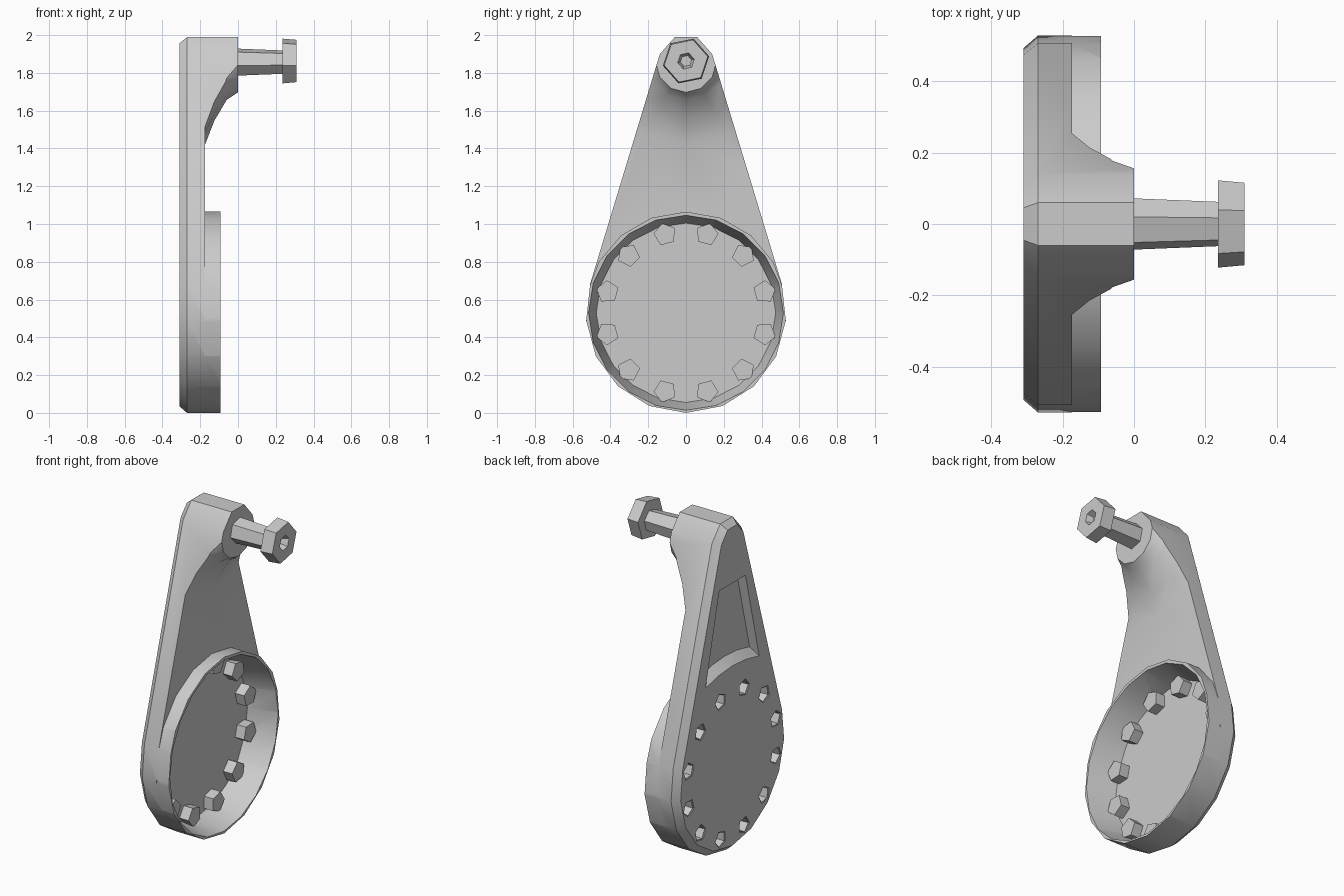
import bpy, bmesh, math
from math import sin, cos, pi, radians

if "Cube" in bpy.data.objects:
    bpy.data.objects.remove(bpy.data.objects["Cube"])

DISC_Z, DISC_R = 0.53, 0.53
HUB_Z, HUB_R = 1.857, 0.145
RIM_X = -0.093


def ring(r, z, n, start=0.0, y=0.0):
    return [(y + r * cos(start + 2 * pi * i / n), z + r * sin(start + 2 * pi * i / n)) for i in range(n)]


def arc(r, z, a0, a1, n):
    return [(r * cos(a0 + (a1 - a0) * i / n), z + r * sin(a0 + (a1 - a0) * i / n)) for i in range(n + 1)]


def loft(name, sections, cyclic=False):
    """Bridge (x, [(y, z)...]) sections along x; cap the ends unless cyclic."""
    bm = bmesh.new()
    loops = [[bm.verts.new((x, y, z)) for y, z in pts] for x, pts in sections]
    pairs = list(zip(loops, loops[1:]))
    if cyclic:
        pairs.append((loops[-1], loops[0]))
    else:
        bm.faces.new(loops[0])
        bm.faces.new(loops[-1])
    for a, b in pairs:
        n = len(a)
        for i in range(n):
            j = (i + 1) % n
            bm.faces.new((a[i], a[j], b[j], b[i]))
    bmesh.ops.recalc_face_normals(bm, faces=bm.faces)
    me = bpy.data.meshes.new(name)
    bm.to_mesh(me)
    bm.free()
    ob = bpy.data.objects.new(name, me)
    bpy.context.collection.objects.link(ob)
    return ob


def activate(ob):
    bpy.ops.object.select_all(action='DESELECT')
    ob.select_set(True)
    bpy.context.view_layer.objects.active = ob


def cut(ob, cutter):
    m = ob.modifiers.new("cut", 'BOOLEAN')
    m.operation, m.solver, m.object = 'DIFFERENCE', 'EXACT', cutter
    activate(ob)
    bpy.ops.object.modifier_apply(modifier=m.name)
    bpy.data.objects.remove(cutter)


def smooth(ob, angle=30):
    activate(ob)
    bpy.ops.object.shade_smooth_by_angle(angle=radians(angle))


def outline(inset=0.0):
    """Teardrop around the big disc and the small hub."""
    p = math.asin((DISC_R - HUB_R) / (HUB_Z - DISC_Z))
    return (arc(HUB_R - inset, HUB_Z, p, pi - p, 3)
            + arc(DISC_R - inset, DISC_Z, pi - p, 2 * pi + p, 10))


# Arm body, with a bevelled back edge
body = loft("crank_arm", [(-0.31, outline(0.035)), (-0.27, outline()), (0.0, outline())])

# Thin the front around the flared hub, leaving the disc rim standing
profile = [(0.03, 0.14), (-0.06, 0.2), (-0.125, 0.31), (-0.174, 0.435), (-0.174, 3), (0.03, 3)]
front_cutter = loft("front_cutter", [(x, ring(r, HUB_Z, 12, pi / 2)) for x, r in profile], cyclic=True)
keep_disc = loft("keep_disc", [(x, ring(0.535, DISC_Z, 18, pi / 2)) for x in (-0.3, RIM_X)])
cut(front_cutter, keep_disc)
cut(body, front_cutter)

# Trim everything over the disc down to the rim height
cut(body, loft("trim", [(x, ring(0.6, DISC_Z, 20)) for x in (RIM_X, 0.05)]))

# Dished cup in the disc, leaving a thin rim
cut(body, loft("cup", [(-0.27, ring(0.475, DISC_Z, 20, pi / 2)), (-0.08, ring(0.519, DISC_Z, 20, pi / 2))]))


# Pocket on the back of the arm, with a sloped lower wall
def pocket(sy, sz):
    pts = arc(0.9, 0.22, radians(106.5), radians(73.5), 4) + [(0.125, 1.62), (-0.125, 1.62)]
    return [(y * sy, 1.58 + (z - 1.58) * sz) for y, z in pts]


cut(body, loft("pocket", [(-0.33, pocket(1.03, 1.04)), (-0.26, pocket(0.92, 0.9))]))

# Ring of twelve hollow bolts, open at the back
for k in range(12):
    a = radians(15 + 30 * k)
    y, z = 0.43 * cos(a), DISC_Z + 0.43 * sin(a)
    cut(body, loft("hole", [(x, ring(0.052, z, 5, a, y)) for x in (-0.33, -0.25)]))
    bolt = loft(f"bolt_{k + 1}", [(x, ring(r, z, 5, a, y)) for x, r in
                ((-0.24, 0.042), (-0.305, 0.046), (-0.305, 0.061), (-0.21, 0.061))])
    smooth(bolt)
smooth(body)

# Pin shaft and its hexagonal head with a small socket
shaft = loft("pin_shaft", [(-0.02, ring(0.075, HUB_Z, 6, 0.25)), (0.24, ring(0.064, HUB_Z, 6, 0.25))])
head = loft("pin_head", [(x, ring(r, 1.863, 6, 0.2)) for x, r in
            ((0.235, 0.125), (0.31, 0.118), (0.31, 0.045), (0.27, 0.03))])
for ob in (shaft, head):
    smooth(ob)
